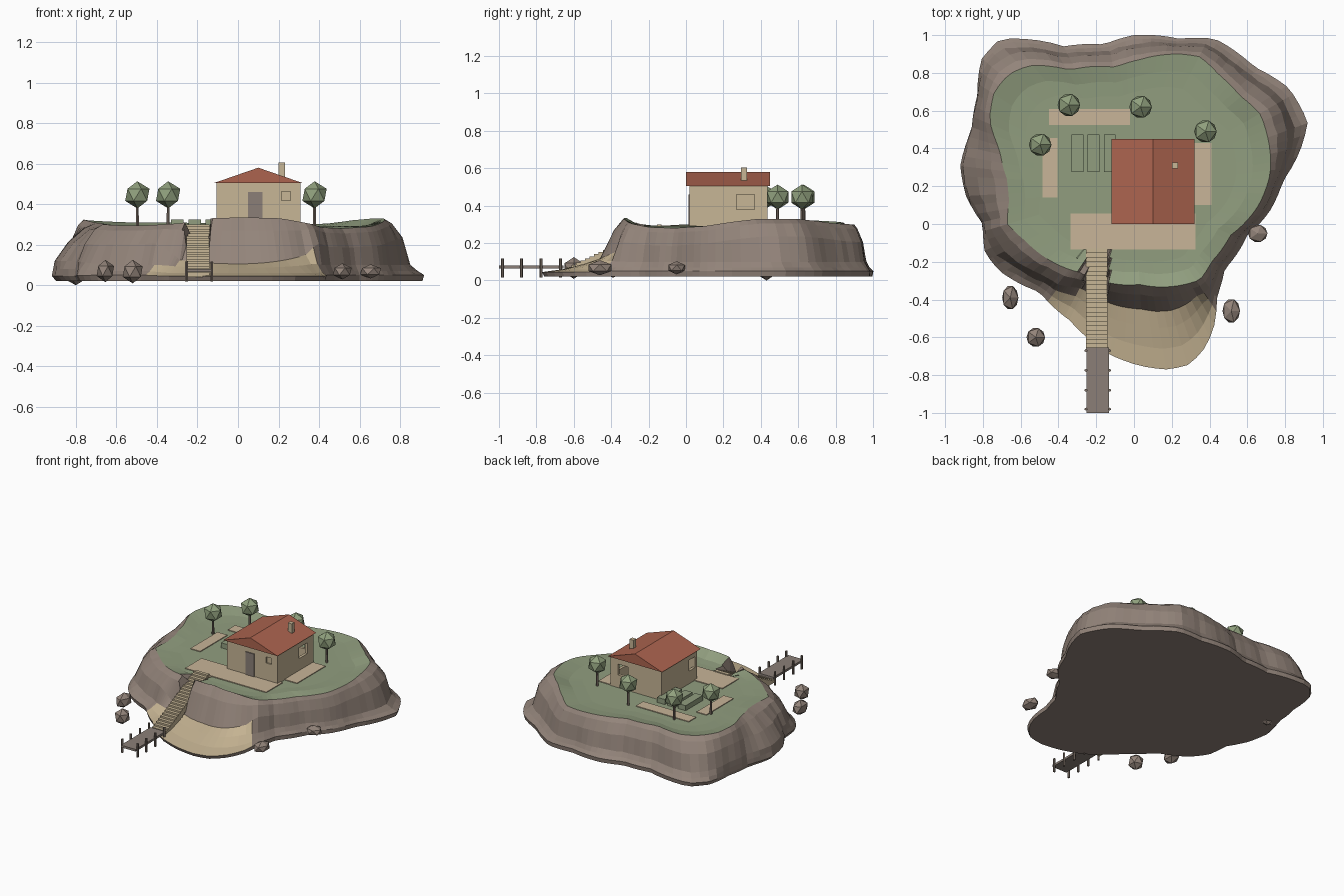
import bpy, bmesh, math, random
from mathutils import Vector

if "Cube" in bpy.data.objects:
    bpy.data.objects.remove(bpy.data.objects["Cube"])

random.seed(4)


def material(name, r, g, b):
    m = bpy.data.materials.new(name)
    lin = [((c / 255 + 0.055) / 1.055) ** 2.4 for c in (r, g, b)]
    m.diffuse_color = (*lin, 1)
    m.use_nodes = True
    m.node_tree.nodes["Principled BSDF"].inputs["Base Color"].default_value = m.diffuse_color
    return m


ROCK = material("rock_brown", 147, 132, 122)
GRASS = material("grass_green", 145, 158, 127)
SAND = material("beach_sand", 198, 180, 147)
WALL = material("wall_beige", 199, 182, 150)
PAVE = material("path_tan", 200, 181, 152)
ROOF = material("roof_red", 172, 100, 79)
WOOD = material("weathered_wood", 139, 127, 119)
BARK = material("dark_bark", 126, 113, 103)
LEAF = material("leaf_green", 144, 160, 125)


def finish(name, bm, *mats):
    me = bpy.data.meshes.new(name)
    bmesh.ops.recalc_face_normals(bm, faces=bm.faces)
    bm.to_mesh(me)
    bm.free()
    for m in mats:
        me.materials.append(m)
    ob = bpy.data.objects.new(name, me)
    bpy.context.collection.objects.link(ob)
    return ob


def add_box(bm, x0, x1, y0, y1, z0, z1):
    vs = bmesh.ops.create_cube(bm, size=1)["verts"]
    for v in vs:
        v.co = Vector((x1 if v.co.x > 0 else x0, y1 if v.co.y > 0 else y0,
                       z1 if v.co.z > 0 else z0))


def boxes(name, mat, *dims):
    bm = bmesh.new()
    for d in dims:
        add_box(bm, *d)
    return finish(name, bm, mat)


# --- Island: shoreline and plateau rim outlines, sampled around a centre
CX, CY = 0.0, 0.2
shore = [(.92, .54), (.82, .72), (.64, .83), (.43, .98), (.24, .98), (0, 1), (-.16, .95),
         (-.37, .94), (-.58, .98), (-.71, .98), (-.81, .87), (-.83, .68), (-.86, .5),
         (-.92, .31), (-.89, .15), (-.8, 0), (-.79, -.15), (-.71, -.25), (-.5, -.36),
         (-.34, -.51), (-.25, -.6), (-.13, -.69), (.03, -.75), (.17, -.77), (.28, -.75),
         (.36, -.68), (.42, -.56), (.44, -.38), (.48, -.24), (.6, -.06), (.72, .07),
         (.79, .23), (.88, .39)]
rim = [(.72, .39, .33), (.67, .58, .33), (.56, .68, .32), (.45, .79, .305), (.35, .885, .30),
       (.24, .9, .30), (.03, .87, .30), (-.1, .83, .305), (-.34, .815, .31), (-.55, .84, .31),
       (-.66, .795, .315), (-.74, .7, .32), (-.765, .55, .325), (-.71, .39, .31),
       (-.67, .23, .305), (-.66, .13, .3), (-.67, 0, .3), (-.58, -.085, .295),
       (-.45, -.19, .295), (-.29, -.255, .305), (-.14, -.31, .33), (.03, -.32, .335),
       (.21, -.33, .33), (.35, -.295, .305), (.41, -.2, .285), (.51, -.06, .28),
       (.66, .1, .29), (.72, .26, .315)]


def polar(points):
    out = []
    for p in points:
        dx, dy = p[0] - CX, p[1] - CY
        out.append((math.atan2(dy, dx) % math.tau, math.hypot(dx, dy), p[2] if len(p) > 2 else 0))
    out.sort()
    a, b = out[0], out[-1]
    return [(b[0] - math.tau, *b[1:])] + out + [(a[0] + math.tau, *a[1:])]


def sample(table, ang):
    for p, q in zip(table, table[1:]):
        if p[0] <= ang <= q[0]:
            t = (ang - p[0]) / max(q[0] - p[0], 1e-6)
            return p[1] + (q[1] - p[1]) * t, p[2] + (q[2] - p[2]) * t


def stair_z(y):
    return 0.3 - 0.25 * (-0.13 - y) / 0.53


def lerp(a, b, t):
    return a + (b - a) * t


shore_t, rim_t = polar(shore), polar(rim)
FLAT = 0.287
INNER = [(0.3, FLAT), (0.6, FLAT), (0.75, FLAT), (0.87, FLAT + 0.004)]
CLIFF = [(0.22, 0.285), (0.5, 0.215), (0.67, 0.1), (0.84, 0.07), (1, 0.05), (0.96, 0.02)]
BULGE = [(0.3, 0.285), (0.65, 0.215), (0.92, 0.12), (0.98, 0.08), (1, 0.045), (0.9, 0.02)]
BEACH = [(0.12, 0.27), (0.3, 0.105), (0.5, 0.085), (0.75, 0.06), (1, 0.045), (0.97, 0.02)]

# finer angular steps around the stair gully
degs = [d * 10 / 3 for d in range(108) if not 231 < d * 10 / 3 < 264]
degs = sorted(degs + [231 + d * 1.1 for d in range(31)])
N = len(degs)
bm = bmesh.new()
rings, sand_start = [[] for _ in range(len(INNER) + 1 + len(CLIFF))], []
gully = set()
for deg in degs:
    ang = math.radians(deg)
    (R, _), (r, rz) = sample(shore_t, ang), sample(rim_t, ang)
    w = max(0, min(1, (deg - 232) / 10, (307 - deg) / 7))
    left = max(0, min(1, (deg - 130) / 20, (215 - deg) / 20))
    edge = min(abs(deg - 271) / 36, 1) ** 2
    lift = 0.03 if deg < 271 else 0.07
    # first ring of the beach: lower on the left flank, none away from the beach
    first = 99 if not 233 < deg < 303 else len(INNER) + (3 if deg < 241 else 2)
    sand_start.append(first)
    prof = [(r * f, z) for f, z in INNER] + [(r, rz)]
    for k, ((f, z), (lf, lz), (bf, bz)) in enumerate(zip(CLIFF, BULGE, BEACH)):
        f, z = lerp(f, lf, left), lerp(z, lz, left)
        if k in (1, 2):
            bz += lift * edge * (1 if k == 1 else 0.4)
        if k < 2:
            z += rz - 0.31
        calm = 1 - w if not 225 < deg < 310 else 0
        jitter = random.uniform(-.03, .03) * calm if k < 4 else 0
        prof.append((lerp(r, R, lerp(f, bf, w) + jitter), lerp(z, bz, w)))
    for k, (ring, (d, z)) in enumerate(zip(rings, prof)):
        x, y = CX + d * math.cos(ang), CY + d * math.sin(ang)
        if -0.258 < x < -0.137 and -0.62 < y < -0.13:      # gully for the stairs
            z = min(z, stair_z(y) - 0.025)
        v = bm.verts.new((x, y, z))
        ring.append(v)
        if z < 0.27 and k <= len(INNER):
            gully.add(v)
top = bm.verts.new((CX, CY, FLAT))
for i in range(N):
    j = (i + 1) % N
    bm.faces.new((top, rings[0][i], rings[0][j])).material_index = 1
    for k in range(len(rings) - 1):
        f = bm.faces.new((rings[k][i], rings[k + 1][i], rings[k + 1][j], rings[k][j]))
        if k < len(INNER):
            f.material_index = 0 if gully.intersection(f.verts) else 1
        elif sand_start[i] <= k < len(rings) - 2:
            f.material_index = 2
bm.faces.new(rings[-1])
finish("island", bm, ROCK, GRASS, SAND)

# --- Paved paths and raised planting beds
boxes("paths", PAVE, (-.335, .325, -.135, .055, .275, .293), (.3, .41, .1, .43, .275, .2925),
      (-.485, -.405, .14, .455, .275, .2925), (-.45, -.02, .525, .61, .275, .2925))
boxes("planting_beds", GRASS, *[(x, x + .062, .275, .475, .27, .324) for x in (-.33, -.245, -.16)])

# --- House: hollow walls with window openings, door, gabled roof, chimney
walls = boxes("house_walls", WALL, (-.105, .308, .02, .435, .28, .504))
room = boxes("room_cutter", WALL, (-.085, .288, .04, .415, .3, .5))
openings = boxes("window_cutter", WALL, (.215, .26, 0, .03, .418, .463),
                 (.26, .34, .27, .365, .38, .46), (.165, .25, .39, .46, .38, .46),
                 (-.13, -.06, .045, .115, .38, .46))
for cutter in (room, openings):
    cutter.hide_render = True
    cutter.display_type = 'WIRE'
    mod = walls.modifiers.new("cut", 'BOOLEAN')
    mod.operation, mod.solver, mod.object = 'DIFFERENCE', 'EXACT', cutter
boxes("door", WOOD, (.05, .122, .013, .022, .29, .46))

bm = bmesh.new()
ends = [[bm.verts.new((x, y, z)) for x, z in ((-.12, .504), (.32, .504), (.1, .58))]
        for y in (0, .45)]
bm.faces.new(ends[0])
bm.faces.new(ends[1])
for a in range(3):
    b = (a + 1) % 3
    bm.faces.new((ends[0][a], ends[0][b], ends[1][b], ends[1][a]))
finish("roof", bm, ROOF)
boxes("chimney", WALL, (.2, .232, .293, .325, .52, .605))

# --- Stairs down to the beach
STEPS = 22
depth = 0.53 / STEPS
boxes("stairs", WALL, *[(-.255, -.14, -.13 - (i + 1) * depth, -.13 - i * depth,
                         max(.04, stair_z(-.13 - i * depth) - .05), stair_z(-.13 - i * depth))
                        for i in range(STEPS)])

# --- Jetty deck and posts
boxes("jetty_deck", WOOD, (-.252, -.132, -1.0, -.655, .064, .08))
bm = bmesh.new()
for y in (-.98, -.88, -.775, -.67):
    for x in (-.254, -.13):
        vs = bmesh.ops.create_cone(bm, cap_ends=True, segments=6, radius1=.008,
                                   radius2=.008, depth=.1)["verts"]
        bmesh.ops.translate(bm, verts=vs, vec=(x, y, .067))
finish("jetty_posts", bm, BARK)


# --- Trees and shoreline rocks
def ball(name, mat, loc, size):
    bm = bmesh.new()
    bmesh.ops.create_icosphere(bm, subdivisions=1, radius=1)
    ob = finish(name, bm, mat)
    ob.location, ob.scale = loc, size


for x, y in ((-.345, .63), (.035, .62), (.378, .49), (-.497, .42)):
    ball("tree_crown", LEAF, (x, y, .446), (.067,) * 3)
    bm = bmesh.new()
    bmesh.ops.create_cone(bm, cap_ends=True, segments=6, radius1=.009, radius2=.007, depth=.14)
    finish("tree_trunk", bm, BARK).location = (x, y, .345)

for x, y, z, sx, sy, sz in ((-.655, -.39, .07, .048, .072, .055), (-.52, -.6, .067, .055, .057, .058),
                            (.515, -.46, .068, .052, .072, .04), (.655, -.05, .068, .058, .052, .035),
                            (-.8, .43, .05, .06, .05, .05)):
    ball("shore_rock", ROCK, (x, y, z), (sx, sy, sz))
